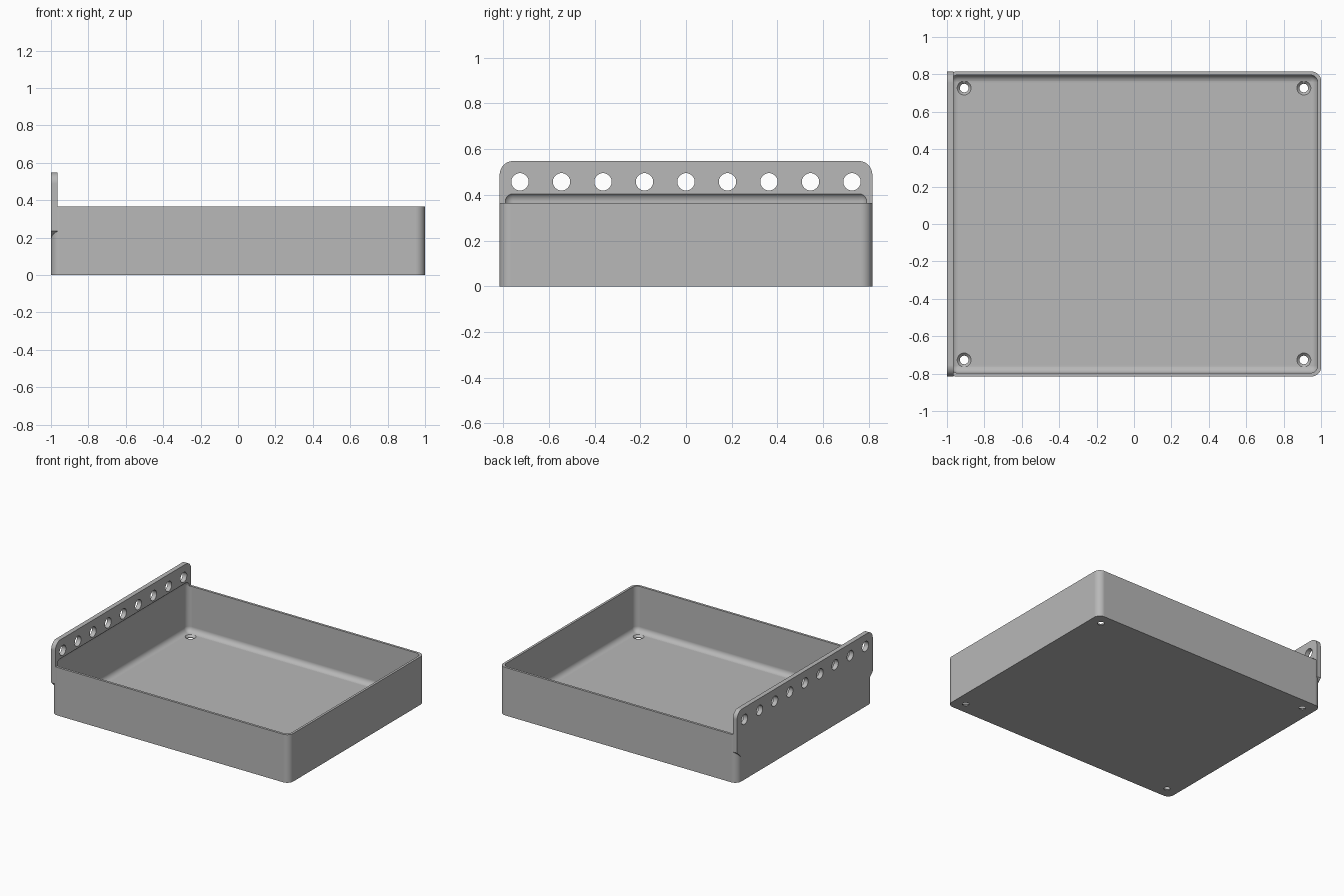
import bpy, bmesh
from math import sin, cos, pi
from mathutils import Matrix, Vector

cube = bpy.data.objects.get("Cube")
if cube:
    bpy.data.objects.remove(cube, do_unlink=True)

HALF_X, HALF_Y, HEIGHT = 1.0, 0.815, 0.365
WALL, FLOOR, CORNER, INNER = 0.018, 0.02, 0.05, 0.04
PANEL_IN, PANEL_TOP, PANEL_LOW, PANEL_R = -0.965, 0.548, 0.235, 0.06

grey = bpy.data.materials.new("plain grey")
grey.use_nodes = True
grey.diffuse_color = (0.48, 0.48, 0.48, 1)
grey.node_tree.nodes["Principled BSDF"].inputs["Base Color"].default_value = grey.diffuse_color


def to_object(name, bm):
    bmesh.ops.recalc_face_normals(bm, faces=bm.faces)
    mesh = bpy.data.meshes.new(name)
    bm.to_mesh(mesh)
    bm.free()
    mesh.materials.append(grey)
    obj = bpy.data.objects.new(name, mesh)
    bpy.context.collection.objects.link(obj)
    return obj


def arc(cx, cy, radius, start, steps=10):
    """Quarter circle, counter-clockwise from the start angle."""
    return [(cx + radius * cos(start + pi / 2 * i / steps),
             cy + radius * sin(start + pi / 2 * i / steps)) for i in range(steps + 1)]


def prism(name, points, push):
    bm = bmesh.new()
    face = bm.faces.new([bm.verts.new(p) for p in points])
    new = bmesh.ops.extrude_face_region(bm, geom=[face])["geom"]
    bmesh.ops.translate(bm, vec=push, verts=[v for v in new if isinstance(v, bmesh.types.BMVert)])
    # the first cap is kept by the extrusion, closing the solid
    if len(bm.faces) < len(points) + 2:
        bmesh.ops.holes_fill(bm, edges=[e for e in bm.edges if e.is_boundary])
    return to_object(name, bm)


def combine(target, other, operation):
    mod = target.modifiers.new(operation, "BOOLEAN")
    mod.object, mod.operation, mod.solver = other, operation, "EXACT"
    bpy.context.view_layer.objects.active = target
    bpy.ops.object.modifier_apply(modifier=mod.name)
    bpy.data.objects.remove(other, do_unlink=True)


def drill(target, centre, r_start, r_end, depth, turn=Matrix()):
    bm = bmesh.new()
    bmesh.ops.create_cone(bm, cap_ends=True, segments=32, radius1=r_start, radius2=r_end,
                          depth=depth, matrix=Matrix.Translation(centre) @ turn)
    combine(target, to_object("drill", bm), "DIFFERENCE")


# Solid tray block with rounded upright corners
cx, cy = HALF_X - CORNER, HALF_Y - CORNER
outline = (arc(cx, cy, CORNER, 0) + arc(-cx, cy, CORNER, pi / 2)
           + arc(-cx, -cy, CORNER, pi) + arc(cx, -cy, CORNER, 3 * pi / 2))
tray = prism("tray", [(x, y, 0) for x, y in outline], Vector((0, 0, HEIGHT)))

# Hanging panel: rounded top corners, sloped support at the lower corners
py, pz = HALF_Y - PANEL_R, PANEL_TOP - PANEL_R
slope = 0.06
side = ([(-HALF_Y + slope, PANEL_LOW - slope), (HALF_Y - slope, PANEL_LOW - slope), (HALF_Y, PANEL_LOW)]
        + arc(py, pz, PANEL_R, 0) + arc(-py, pz, PANEL_R, pi / 2) + [(-HALF_Y, PANEL_LOW)])
panel = prism("panel", [(-HALF_X, y, z) for y, z in side], Vector((PANEL_IN + HALF_X, 0, 0)))
combine(tray, panel, "UNION")

# Cavity: fully rounded box that also undercuts the panel
top = 0.412
bm = bmesh.new()
bmesh.ops.create_cube(bm, size=1)
bmesh.ops.scale(bm, vec=(2 * (HALF_X - WALL), 2 * (HALF_Y - WALL), top - FLOOR), verts=bm.verts)
bmesh.ops.translate(bm, vec=(0, 0, (top + FLOOR) / 2), verts=bm.verts)
bmesh.ops.bevel(bm, geom=bm.edges[:], offset=INNER, segments=8, profile=0.5, affect="EDGES")
combine(tray, to_object("cavity", bm), "DIFFERENCE")

# Row of holes through the panel
across = Matrix.Rotation(pi / 2, 4, "Y")
for i in range(-4, 5):
    drill(tray, (-0.98, i * 0.1815, 0.457), 0.038, 0.038, 0.2, across)

# Countersunk screw holes in the floor
for x in (-0.908, 0.908):
    for y in (-0.727, 0.727):
        drill(tray, (x, y, 0), 0.023, 0.023, 0.1)
        drill(tray, (x, y, 0.015), 0.023, 0.042, 0.02)

# Smooth rounded edges, crisp flat faces
bpy.ops.object.select_all(action="DESELECT")
tray.select_set(True)
bpy.context.view_layer.objects.active = tray
bpy.ops.object.shade_smooth_by_angle(angle=pi / 6)
weighted = tray.modifiers.new("even shading", "WEIGHTED_NORMAL")
weighted.keep_sharp = True
